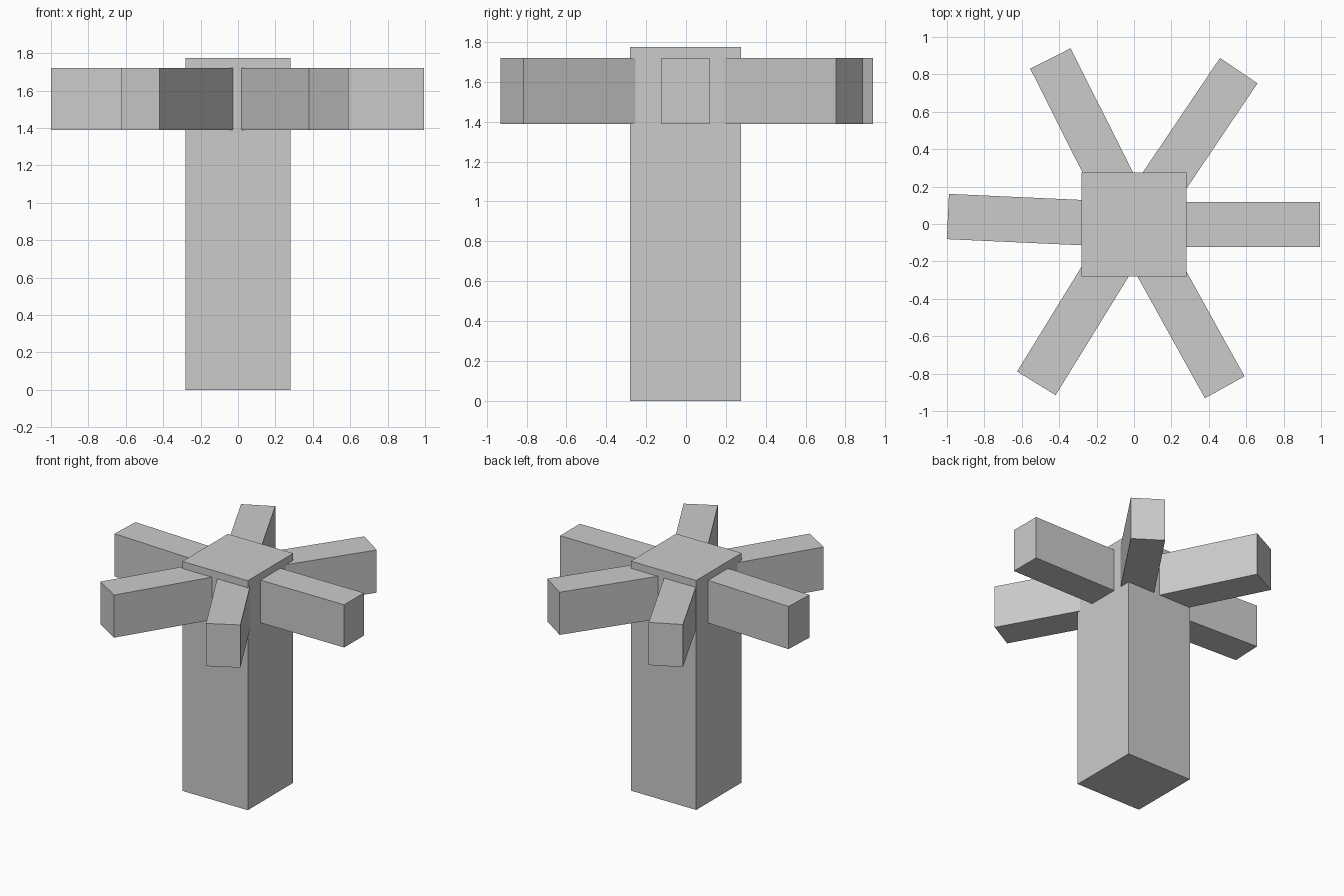
import bpy, math
from mathutils import Matrix, Vector

if "Cube" in bpy.data.objects:
    bpy.data.objects.remove(bpy.data.objects["Cube"])


def box(name, size, matrix):
    """Add a box of the given size, placed by a matrix baked into the mesh."""
    bpy.ops.mesh.primitive_cube_add(size=1)
    ob = bpy.context.object
    ob.name = name
    ob.data.transform(matrix @ Matrix.Diagonal((*size, 1)))
    return ob


# Square post
box("post", (0.56, 0.555, 1.775), Matrix.Translation((0, -0.0025, 0.8875)))

# Radiating arms: name, centre of outer end, heading in degrees
ARMS = [
    ("right_arm", (0.995, -0.003), 0),
    ("back_right_arm", (0.56, 0.82), 56),
    ("back_left_arm", (-0.447, 0.885), 116.7),
    ("left_arm", (-0.995, 0.04), 177.4),
    ("front_left_arm", (-0.522, -0.852), 238.4),
    ("front_right_arm", (0.485, -0.873), 299),
]
LENGTH, WIDTH, Z_LOW, Z_HIGH = 0.8, 0.242, 1.39, 1.72

for name, (x, y), heading in ARMS:
    a = math.radians(heading)
    end = Vector((x, y, (Z_LOW + Z_HIGH) / 2))
    centre = end - Vector((math.cos(a), math.sin(a), 0)) * LENGTH / 2
    box(name, (LENGTH, WIDTH, Z_HIGH - Z_LOW),
        Matrix.Translation(centre) @ Matrix.Rotation(a, 4, 'Z'))
